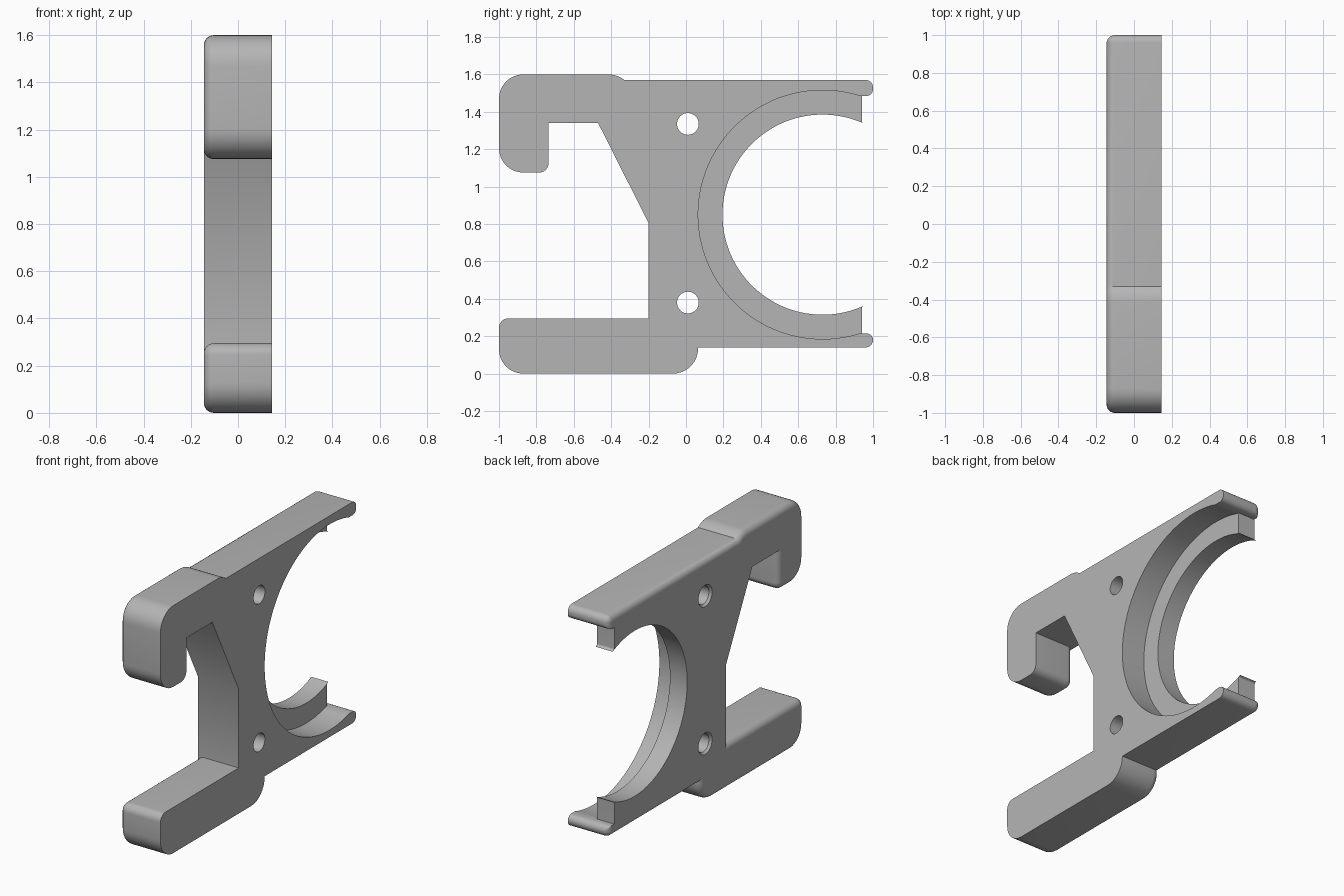
import bpy, bmesh
from math import sin, cos, tan, pi, radians
from mathutils import Vector

cube = bpy.data.objects.get("Cube")
if cube:
    bpy.data.objects.remove(cube)

HALF = 0.145              # half the plate thickness
FILLET = 0.043            # rounding along one side of the plate
CENTRE = Vector((0.73, 0.85))
BORE, LIP = 0.665, 0.535  # radii of the pocket and of the lip

grey = bpy.data.materials.new("plain_grey")
grey.use_nodes = True
colour = (0.46, 0.46, 0.46, 1)
grey.diffuse_color = colour
grey.node_tree.nodes["Principled BSDF"].inputs["Base Color"].default_value = colour


def arc(radius, start, end, steps=80):
    """Sharp, unfilleted corners along a circle about the clamp centre."""
    pts = []
    for i in range(steps + 1):
        a = radians(start + (end - start) * i / steps)
        pts.append((CENTRE.x + radius * cos(a), CENTRE.y + radius * sin(a), 0, 0))
    return pts


def outline(corners, inset):
    """Round the corners (y, z, radius, edge weight) after moving weighted edges inward."""
    n, lines, moved, pts = len(corners), [], [], []
    for i in range(n):
        p, q = Vector(corners[i][:2]), Vector(corners[(i + 1) % n][:2])
        d = (q - p).normalized()
        lines.append((p + Vector((-d.y, d.x)) * inset * corners[i][3], d))
    for i in range(n):
        (p, d), (q, e) = lines[i - 1], lines[i]
        t = (q - p).cross(e) / d.cross(e)
        moved.append(p + d * t)
    for i in range(n):
        c, r = moved[i], corners[i][2]
        if r == 0:
            pts.append(c)
            continue
        r = max(r - inset, 0.002)
        d, e = lines[i - 1][1], lines[i][1]
        turn = d.angle(e)
        side = 1 if d.cross(e) > 0 else -1
        normal = Vector((-d.y, d.x)) * side
        start = c - d * r * tan(turn / 2)
        for k in range(9):
            a = turn * k / 8
            pts.append(start + d * r * sin(a) + normal * r * (1 - cos(a)))
    return pts


def plate(name, corners, layers):
    """Stack outlines (x, inset) into a closed solid."""
    bm = bmesh.new()
    rings = [[bm.verts.new((x, p.x, p.y)) for p in outline(corners, inset)]
             for x, inset in layers]
    for a, b in zip(rings, rings[1:]):
        for i in range(len(a)):
            j = (i + 1) % len(a)
            bm.faces.new((a[i], a[j], b[j], b[i]))
    bm.faces.new(rings[0])
    bm.faces.new(rings[-1])
    bmesh.ops.recalc_face_normals(bm, faces=bm.faces)
    mesh = bpy.data.meshes.new(name)
    bm.to_mesh(mesh)
    bm.free()
    obj = bpy.data.objects.new(name, mesh)
    bpy.context.collection.objects.link(obj)
    mesh.materials.append(grey)
    return obj


def activate(obj):
    bpy.ops.object.select_all(action='DESELECT')
    obj.select_set(True)
    bpy.context.view_layer.objects.active = obj


# Body: foot, arm tips, round pocket, hook and notch
body_corners = [
    (-1, 0, 0.13, 1), (0.065, 0, 0.135, 1), (0.065, 0.14, 0, 1),
    (1, 0.14, 0.04, 1), (1, 0.215, 0.035, 0),
    *arc(BORE, 287.3, 72.7),
    (1, 1.485, 0.035, 1), (1, 1.57, 0.04, 1),
    (-0.33, 1.57, 0, 1), (-0.37, 1.6, 0.14, 1),
    (-1, 1.6, 0.13, 1), (-1, 1.075, 0.13, 1), (-0.735, 1.075, 0.05, 1),
    (-0.735, 1.34, 0, 0), (-0.47, 1.34, 0, 0), (-0.2, 0.805, 0, 0),
    (-0.2, 0.295, 0, 1), (-1, 0.295, 0.05, 1),
]
layers = [(HALF, 0)]
for k in range(7):
    a = pi / 2 * k / 6
    layers.append((-HALF + FILLET * (1 - sin(a)), FILLET * (1 - cos(a))))
body = plate("clamp_body", body_corners, layers)

# Lip at the rounded side of the pocket
lip_corners = [
    (0.94, 0.215, 0, 0), *arc(BORE, 287.3, 72.7), (0.94, 1.485, 0, 0),
    (0.94, 1.342, 0.012, 0), *arc(LIP, 65, 295), (0.94, 0.358, 0.012, 0),
]
lip = plate("pocket_lip", lip_corners, [(-0.022, 0), (-HALF, 0)])

# Bolt holes, slightly countersunk on the rounded side
for z in (0.38, 1.335):
    bm = bmesh.new()
    rings = []
    for x, r in ((0.3, 0.058), (-0.13, 0.058), (-HALF, 0.07), (-0.3, 0.07)):
        rings.append([bm.verts.new((x, 0.01 + r * cos(pi * i / 20), z + r * sin(pi * i / 20)))
                      for i in range(40)])
    for a, b in zip(rings, rings[1:]):
        for i in range(40):
            j = (i + 1) % 40
            bm.faces.new((a[i], a[j], b[j], b[i]))
    bm.faces.new(rings[0])
    bm.faces.new(rings[-1])
    bmesh.ops.recalc_face_normals(bm, faces=bm.faces)
    mesh = bpy.data.meshes.new("hole_cutter")
    bm.to_mesh(mesh)
    bm.free()
    mesh.materials.append(grey)
    cutter = bpy.data.objects.new("hole_cutter", mesh)
    cutter.hide_render = True
    bpy.context.collection.objects.link(cutter)
    cut = body.modifiers.new("bolt_hole", 'BOOLEAN')
    cut.operation = 'DIFFERENCE'
    cut.solver = 'EXACT'
    cut.object = cutter
    activate(body)
    bpy.ops.object.modifier_apply(modifier=cut.name)
    bpy.data.objects.remove(cutter)

for obj in (body, lip):
    activate(obj)
    bpy.ops.object.shade_smooth_by_angle(angle=radians(30))
